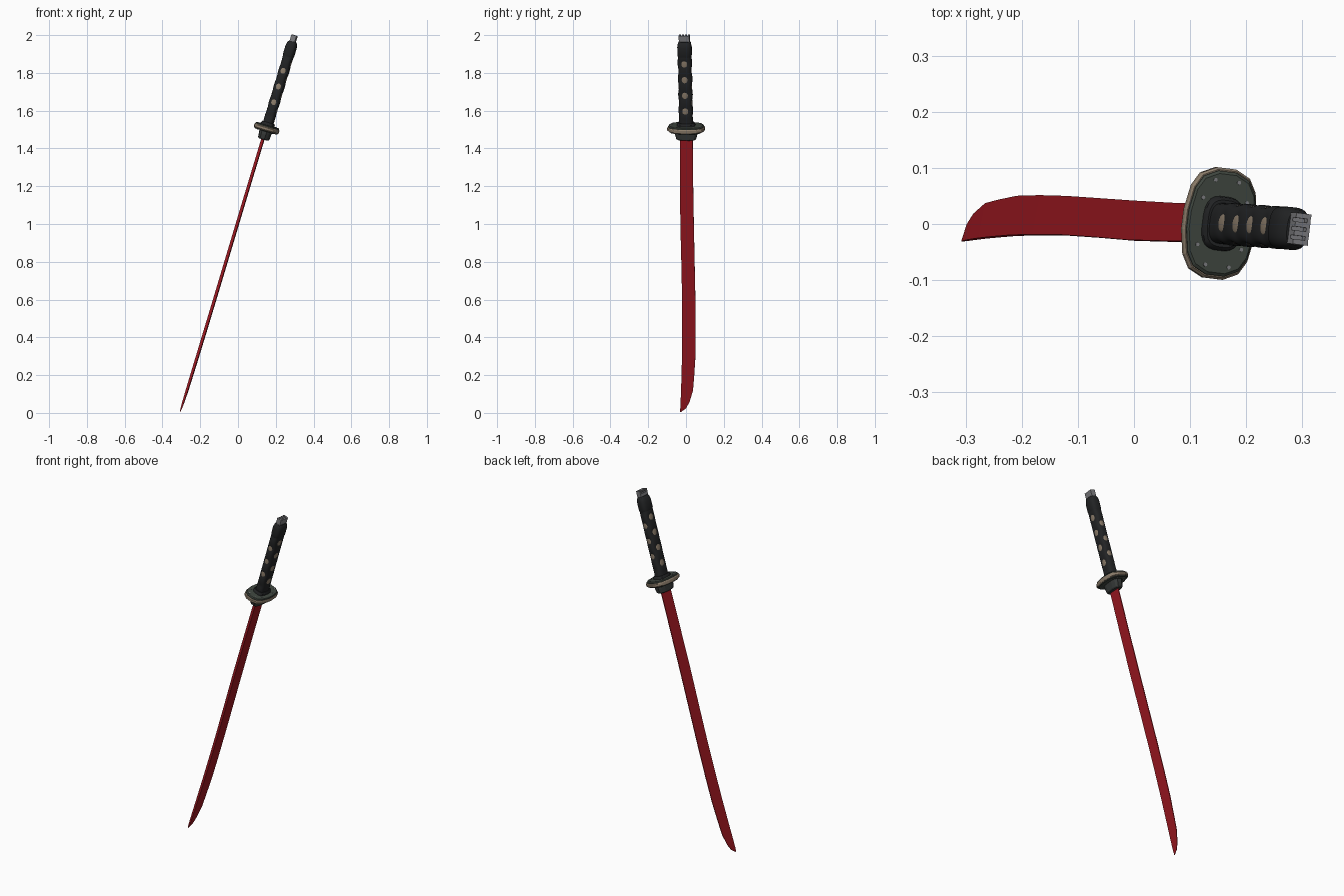
import bpy, bmesh, math
from mathutils import Matrix, Vector

if "Cube" in bpy.data.objects:
    bpy.data.objects.remove(bpy.data.objects["Cube"])

# Sword frame: local z runs up the handle, local y from spine to edge, origin in the guard
FRAME = (Matrix.Translation((0.152, 0.001, 1.507)) @ Matrix.Rotation(math.radians(16.7), 4, 'Y')
         @ Matrix.Rotation(0.02, 4, 'X') @ Matrix.Rotation(math.radians(-7), 4, 'Z'))


def material(name, rgb):
    m = bpy.data.materials.new(name)
    m.diffuse_color = (*rgb, 1)
    m.use_nodes = True
    m.node_tree.nodes["Principled BSDF"].inputs["Base Color"].default_value = m.diffuse_color
    return m


RED = material("red_steel", (0.34, 0.009, 0.015))
GREEN = material("dark_green_metal", (0.05, 0.062, 0.05))
TAN = material("tan", (0.27, 0.21, 0.15))
BLACK = material("black_wrap", (0.016, 0.017, 0.018))
DARK = material("dark_metal", (0.04, 0.045, 0.043))
GREY = material("grey_metal", (0.2, 0.2, 0.21))


def finish(name, bm, mat, smooth=None):
    bmesh.ops.recalc_face_normals(bm, faces=bm.faces)
    me = bpy.data.meshes.new(name)
    bm.to_mesh(me)
    bm.free()
    me.materials.append(mat)
    ob = bpy.data.objects.new(name, me)
    bpy.context.collection.objects.link(ob)
    ob.matrix_world = FRAME
    if smooth:
        bpy.ops.object.select_all(action='DESELECT')
        ob.select_set(True)
        bpy.context.view_layer.objects.active = ob
        bpy.ops.object.shade_smooth_by_angle(angle=math.radians(smooth))
    return ob


def loft(name, sections, mat, smooth=None):
    """Skin a list of (height, outline) sections and cap both ends."""
    bm = bmesh.new()
    rings = [[bm.verts.new((x, y, s)) for x, y in pts] for s, pts in sections]
    n = len(rings[0])
    for a, b in zip(rings, rings[1:]):
        for i in range(n):
            j = (i + 1) % n
            bm.faces.new((a[i], a[j], b[j], b[i]))
    bm.faces.new(rings[0])
    bm.faces.new(rings[-1])
    return finish(name, bm, mat, smooth)


def rounded(a, b, n=24, power=3.0):
    """Superellipse outline with half widths a and b."""
    pts = []
    for i in range(n):
        t = 2 * math.pi * (i + 0.5) / n
        c, s = math.cos(t), math.sin(t)
        pts.append((a * math.copysign(abs(c) ** (2 / power), c),
                    b * math.copysign(abs(s) ** (2 / power), s)))
    return pts


def box(bm, size, pos):
    m = Matrix.Translation(pos) @ Matrix.Diagonal((*size, 1))
    bmesh.ops.create_cube(bm, size=1, matrix=m)


# Blade: height, spine y, edge y, half thickness
stations = [(-0.03, -0.034, 0.034, 0.0075), (-0.28, -0.038, 0.031, 0.0075),
            (-0.53, -0.041, 0.030, 0.0075), (-0.75, -0.040, 0.030, 0.0075),
            (-0.95, -0.040, 0.030, 0.0075), (-1.12, -0.043, 0.028, 0.0073),
            (-1.26, -0.047, 0.024, 0.007), (-1.37, -0.052, 0.015, 0.0065),
            (-1.45, -0.056, 0.007, 0.006), (-1.515, -0.060, -0.013, 0.005),
            (-1.55, -0.0625, -0.033, 0.0035), (-1.57, -0.064, -0.060, 0.001)]
loft("blade", [(s, [(-t, y0), (t, y0), (0.3 * t, y1), (-0.3 * t, y1)])
               for s, y0, y1, t in stations], RED)

# Guard: tan rim with a raised plate on each side
quarter = [(0.067, 0.018), (0.059, 0.062), (0.045, 0.086), (0.018, 0.099)]
half = quarter + [(-x, y) for x, y in reversed(quarter)]
outline = half + [(-x, -y) for x, y in half]


def scaled(k):
    return [(x * k, y * k) for x, y in outline]


loft("guard_rim", [(-0.012, scaled(0.96)), (-0.008, scaled(1)), (0.004, scaled(1)),
                   (0.009, scaled(0.96))], TAN)
for name, d in (("guard_plate_upper", 1), ("guard_plate_lower", -1)):
    loft(name, [(0, scaled(0.94)), (0.013 * d, scaled(0.94)), (0.017 * d, scaled(0.89))], GREEN)

# Rivets on both faces of the guard
bm = bmesh.new()
for x, y in ((0.022, 0.076), (0.041, 0.042)):
    for sx in (-1, 1):
        for sy in (-1, 1):
            for z in (-0.017, 0.017):
                bmesh.ops.create_cone(bm, cap_ends=True, segments=8, radius1=0.0036, radius2=0.0036,
                                      depth=0.004, matrix=Matrix.Translation((x * sx, y * sy, z)))
finish("guard_rivets", bm, GREY)

# Collars below and above the guard
loft("blade_collar", [(-0.062, rounded(0.024, 0.048, 12)), (-0.056, rounded(0.029, 0.054, 12)),
                      (-0.034, rounded(0.031, 0.060, 12)), (-0.014, rounded(0.033, 0.062, 12))], DARK)
loft("handle_collar", [(0.014, rounded(0.037, 0.049)), (0.026, rounded(0.036, 0.047)),
                       (0.032, rounded(0.031, 0.042))], BLACK, 35)

# Handle wrap: straps bulge where they cross and dip at the openings
PITCH, FIRST, A, B = 0.0868, 0.100, 0.0275, 0.0365


def wrap_ring(s):
    pts = []
    fade = min(1, max(0, (s - 0.05) / 0.03), max(0, (0.41 - s) / 0.03))
    for x, y in rounded(A, B, 32):
        t = math.atan2(y / B, x / A)
        dip = math.cos(2 * t) * math.cos(2 * math.pi * (s - FIRST) / PITCH)
        k = 1 - 0.11 * fade * max(0, dip) + 0.05 * fade * max(0, -dip)
        pts.append((x * k, y * k))
    return pts


rows = 60
loft("handle_wrap", [(s, wrap_ring(s)) for s in (0.02 + 0.40 * i / rows for i in range(rows + 1))],
     BLACK, 50)

# Tan ovals showing through the wrap: four on each broad side, three on each narrow side
bm = bmesh.new()
for d in (-1, 1):
    for i in range(4):
        m = Matrix.Translation((d * 0.0225, 0, FIRST + PITCH * i)) @ Matrix.Diagonal((0.005, 0.018, 0.031, 1))
        bmesh.ops.create_uvsphere(bm, u_segments=16, v_segments=10, radius=1, matrix=m)
    for i in range(3):
        m = (Matrix.Translation((0, d * 0.0305, FIRST + PITCH * (i + 0.5)))
             @ Matrix.Diagonal((0.015, 0.005, 0.031, 1)))
        bmesh.ops.create_uvsphere(bm, u_segments=16, v_segments=10, radius=1, matrix=m)
finish("handle_ovals", bm, TAN, 60)

# End cap
loft("end_cap", [(0.395, rounded(0.027, 0.035)), (0.405, rounded(0.030, 0.038)),
                 (0.450, rounded(0.030, 0.038)), (0.472, rounded(0.025, 0.034)),
                 (0.480, rounded(0.018, 0.029))], BLACK, 35)

# Finned pommel
bm = bmesh.new()
box(bm, (0.028, 0.056, 0.022), (0, 0, 0.484))
box(bm, (0.006, 0.056, 0.030), (0.011, 0, 0.498))
for i in range(4):
    box(bm, (0.028, 0.009, 0.036), (0, (i - 1.5) * 0.0157, 0.496))
finish("pommel", bm, GREY)
